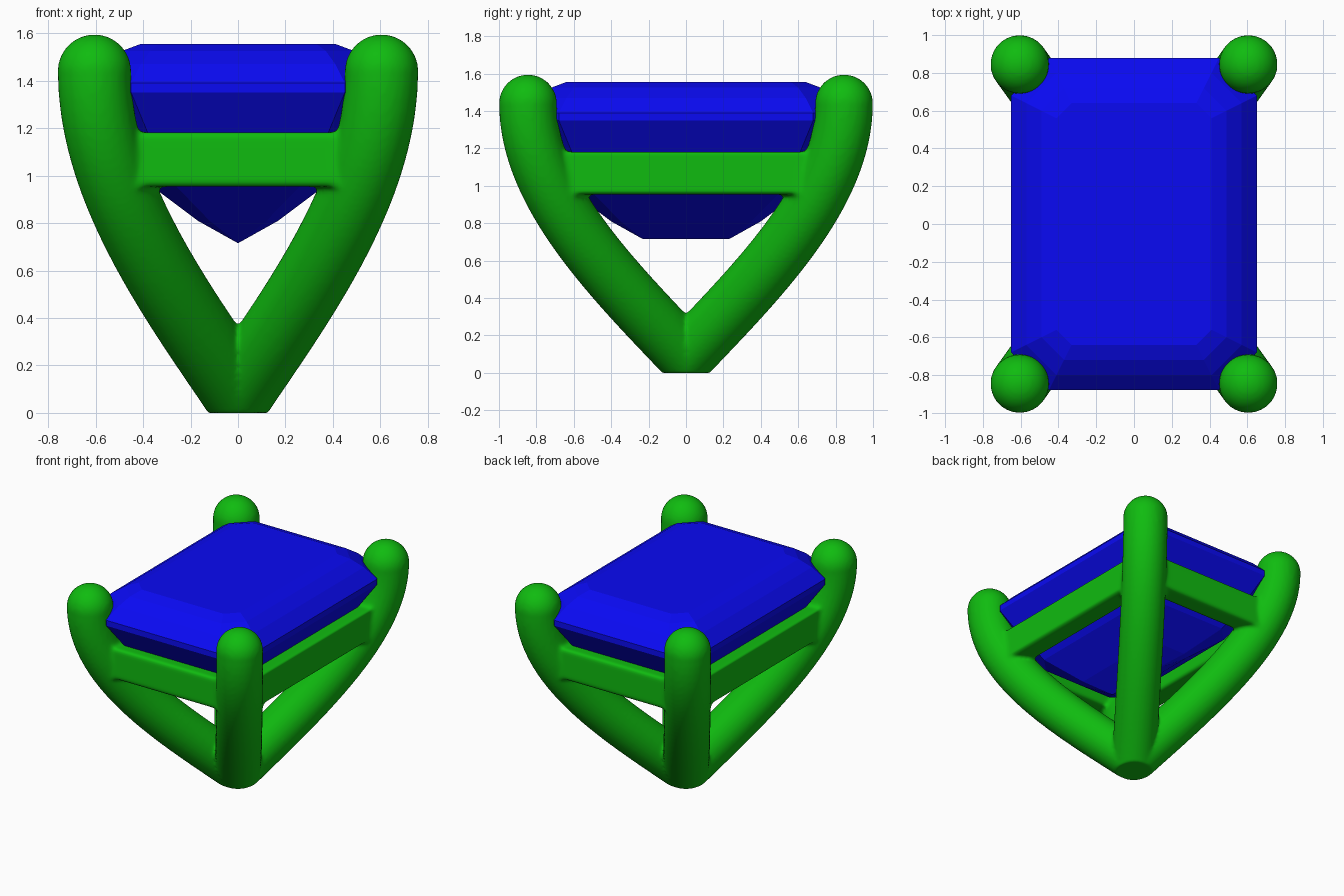
import bpy, bmesh
from mathutils import Vector

if "Cube" in bpy.data.objects:
    bpy.data.objects.remove(bpy.data.objects["Cube"])

R = 0.155                  # prong radius
PX, PY = 0.605, 0.845      # prong tip position


def material(name, rgb):
    m = bpy.data.materials.new(name)
    m.diffuse_color = (*rgb, 1)
    m.use_nodes = True
    m.node_tree.nodes["Principled BSDF"].inputs["Base Color"].default_value = m.diffuse_color
    return m


green = material("green_metal", (0.005, 0.5, 0.005))
blue = material("blue_stone", (0.003, 0.003, 0.9))
parts = []


def ball(loc):
    bpy.ops.mesh.primitive_uv_sphere_add(segments=48, ring_count=24, radius=R, location=loc)
    parts.append(bpy.context.object)


def prong(sx, sy):
    # curved tube from the foot to one corner, with a ball tip
    cu = bpy.data.curves.new("prong", 'CURVE')
    cu.dimensions = '3D'
    cu.bevel_depth, cu.bevel_resolution, cu.use_fill_caps = R, 10, True
    sp = cu.splines.new('BEZIER')
    sp.bezier_points.add(1)
    sp.resolution_u = 32
    at = lambda t, z: Vector((sx * PX * t, sy * PY * t, z))
    for p, (l, c, r) in zip(sp.bezier_points, (
            ((-0.45, -0.31), (0, 0.09), (0.45, 0.49)),
            ((1, 0.95), (1, 1.44), (1, 1.8)))):
        p.handle_left_type = p.handle_right_type = 'FREE'
        p.handle_left, p.co, p.handle_right = at(*l), at(*c), at(*r)
    ob = bpy.data.objects.new("prong", cu)
    bpy.context.collection.objects.link(ob)
    bpy.ops.object.select_all(action='DESELECT')
    ob.select_set(True)
    bpy.context.view_layer.objects.active = ob
    bpy.ops.object.convert(target='MESH')
    parts.append(bpy.context.object)
    ball((sx * PX, sy * PY, 1.44))


def bar(loc, size):
    bpy.ops.mesh.primitive_cube_add(size=1, location=loc)
    ob = bpy.context.object
    ob.scale = size
    parts.append(ob)


# Setting: foot, four prongs, four rails
ball((0, 0, 0.09))
for sx in (-1, 1):
    for sy in (-1, 1):
        prong(sx, sy)
for s in (-1, 1):
    bar((0, s * 0.77, 1.0675), (1.1, 0.16, 0.229))
    bar((s * 0.55, 0, 1.0675), (0.16, 1.54, 0.229))

bpy.ops.object.select_all(action='DESELECT')
for p in parts:
    p.select_set(True)
setting = parts[0]
bpy.context.view_layer.objects.active = setting
bpy.ops.object.join()
bpy.ops.object.transform_apply(location=True, rotation=True, scale=True)
setting.name = "prong_setting"

# Fuse into one skin, flatten the foot, soften the joints
m = setting.modifiers.new("fuse", 'REMESH')
m.mode, m.voxel_size = 'VOXEL', 0.014
bpy.ops.object.modifier_apply(modifier="fuse")
for v in setting.data.vertices:
    v.co.z = max(v.co.z, 0)
m = setting.modifiers.new("soften", 'SMOOTH')
m.factor, m.iterations = 0.5, 6
bpy.ops.object.modifier_apply(modifier="soften")
bpy.ops.object.shade_smooth()
setting.data.materials.clear()
setting.data.materials.append(green)

# Step-cut stone: stacked cut-corner rectangles (half width, corner cut, z)
tiers = [(0.41, 0.08, 1.555), (0.49, 0.12, 1.525), (0.57, 0.16, 1.47),
         (0.65, 0.20, 1.39), (0.65, 0.20, 1.35), (0.54, 0.16, 1.18),
         (0.39, 0.11, 0.975), (0.17, 0.05, 0.81), (0.0, 0.0, 0.715)]
bm = bmesh.new()
rings = []
for hx, c, z in tiers:
    hy = hx + 0.23
    pts = [(hx, -hy + c), (hx, hy - c), (hx - c, hy), (-hx + c, hy),
           (-hx, hy - c), (-hx, -hy + c), (-hx + c, -hy), (hx - c, -hy)]
    rings.append([bm.verts.new((x, y, z)) for x, y in pts])
bm.faces.new(rings[0])
for a, b in zip(rings, rings[1:]):
    for i in range(8):
        j = (i + 1) % 8
        bm.faces.new((a[i], b[i], b[j], a[j]))
bmesh.ops.remove_doubles(bm, verts=bm.verts, dist=0.0005)
bmesh.ops.recalc_face_normals(bm, faces=bm.faces)
me = bpy.data.meshes.new("gemstone")
bm.to_mesh(me)
bm.free()
me.materials.append(blue)
bpy.context.collection.objects.link(bpy.data.objects.new("gemstone", me))
